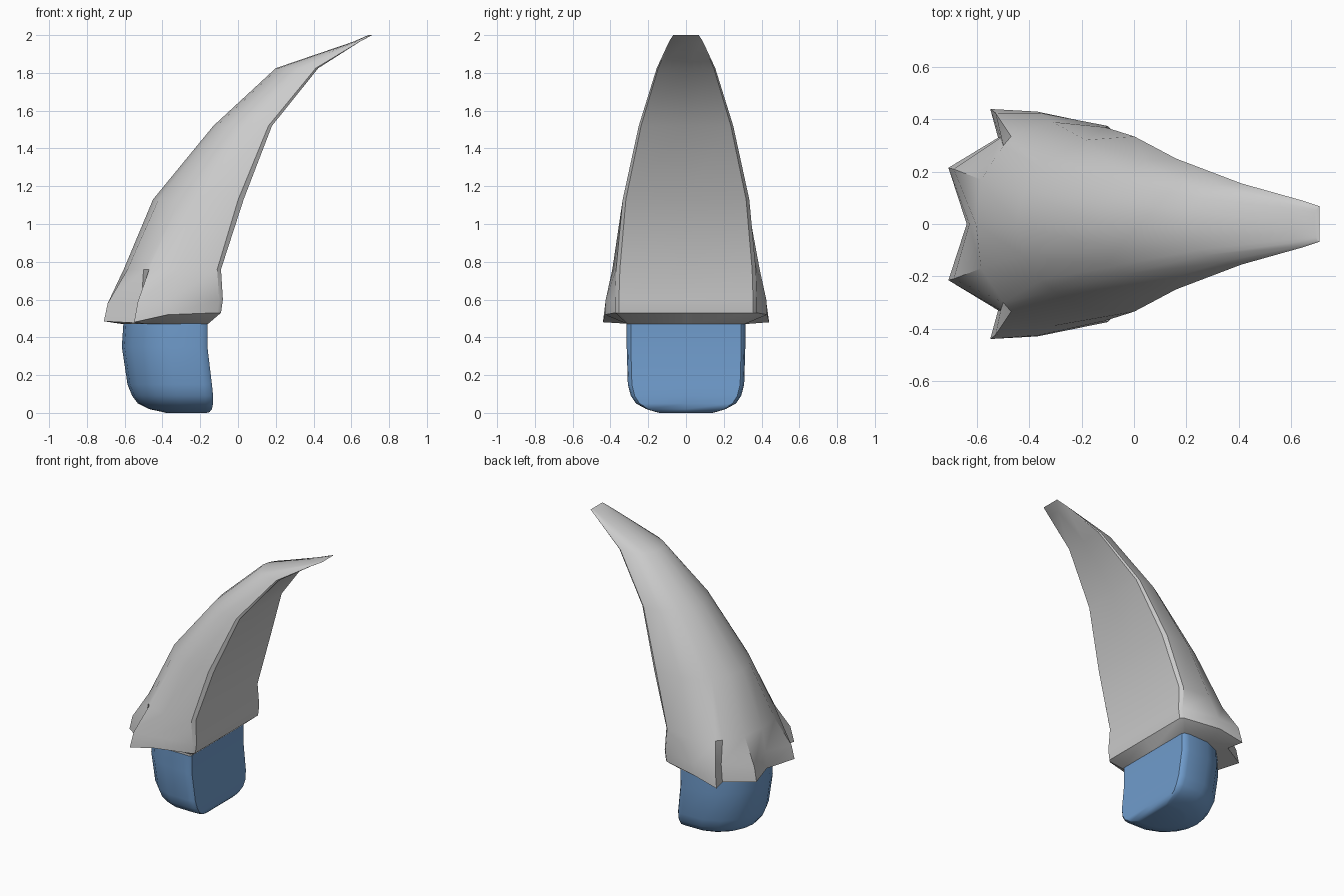
import bpy, bmesh, math

if "Cube" in bpy.data.objects:
    bpy.data.objects.remove(bpy.data.objects["Cube"])


def loft(name, rings, angle, color=None):
    """Skin a stack of half outlines (y >= 0) mirrored across y = 0."""
    bm = bmesh.new()
    loops = []
    for half in rings:
        full = half + [(x, -y, z) for x, y, z in half[-2:0:-1]]
        loops.append([bm.verts.new(p) for p in full])
    n = len(loops[0])
    for a, b in zip(loops, loops[1:]):
        for i in range(n):
            j = (i + 1) % n
            bm.faces.new((a[i], a[j], b[j], b[i]))
    bm.faces.new(loops[0])
    bm.faces.new(loops[-1])
    bmesh.ops.recalc_face_normals(bm, faces=bm.faces)
    mesh = bpy.data.meshes.new(name)
    bm.to_mesh(mesh)
    bm.free()
    obj = bpy.data.objects.new(name, mesh)
    bpy.context.collection.objects.link(obj)
    bpy.ops.object.select_all(action='DESELECT')
    obj.select_set(True)
    bpy.context.view_layer.objects.active = obj
    bpy.ops.object.shade_smooth_by_angle(angle=math.radians(angle))
    if color:
        mat = bpy.data.materials.new(name)
        mat.diffuse_color = color
        mat.use_nodes = True
        mat.node_tree.nodes["Principled BSDF"].inputs["Base Color"].default_value = mat.diffuse_color
        mesh.materials.append(mat)
    return obj


def section(profile, z, back, inner, width):
    """Scale a unit half outline (depth, width) into place at height z."""
    return [(inner + (back - inner) * u, width * v, z) for u, v in profile]


# Claw sheath: flared, spiked rim at the root, flat inner face, rounded back
claw_outline = [(0, 0), (0, .95), (.06, 1), (.45, .96), (.70, .77),
                (.80, .64), (.94, .36), (1, 0)]
rim_under = [(-.16, 0, .47), (-.16, .30, .47), (-.17, .31, .47), (-.37, .31, .47),
             (-.49, .28, .47), (-.51, .26, .47), (-.59, .14, .47), (-.61, 0, .47)]
rim_edge = [(-.09, 0, .53), (-.09, .355, .53), (-.11, .375, .53), (-.37, .43, .52),
            (-.55, .44, .48), (-.52, .33, .475), (-.71, .215, .485), (-.64, 0, .48)]
rim_top = [(-.08, 0, .60), (-.08, .355, .60), (-.10, .375, .60), (-.36, .425, .60),
           (-.53, .425, .59), (-.51, .33, .60), (-.69, .21, .58), (-.63, 0, .60)]
shoulder = [(-.09, 0, .76), (-.09, .35, .76), (-.11, .37, .76), (-.31, .39, .76),
            (-.47, .335, .76), (-.50, .30, .76), (-.585, .17, .76), (-.605, 0, .76)]
# height, back x, inner x, half width
claw_stations = [(1.13, -.45, .03, .335), (1.52, -.13, .18, .25), (1.825, .20, .425, .155),
                 (1.965, .61, .645, .09), (2.0, .69, .71, .068)]
loft("claw", [rim_under, rim_edge, rim_top, shoulder]
     + [section(claw_outline, *s) for s in claw_stations], 35)

# Blue root: rounded block plugged into the claw
root_outline = [(0, 0), (0, .93), (.03, .98), (.10, 1), (.45, .99), (.70, .84),
                (.88, .58), (.97, .30), (1, 0)]
root_stations = [(.005, -.40, -.15, .16), (.02, -.47, -.138, .21), (.05, -.53, -.132, .265),
                 (.09, -.56, -.132, .292), (.15, -.585, -.138, .308),
                 (.35, -.615, -.162, .314), (.50, -.605, -.16, .314)]
root_stations.insert(0, (0, -.38, -.165, .14))
loft("root", [section(root_outline, *s) for s in root_stations], 40, (.16, .33, .60, 1))
